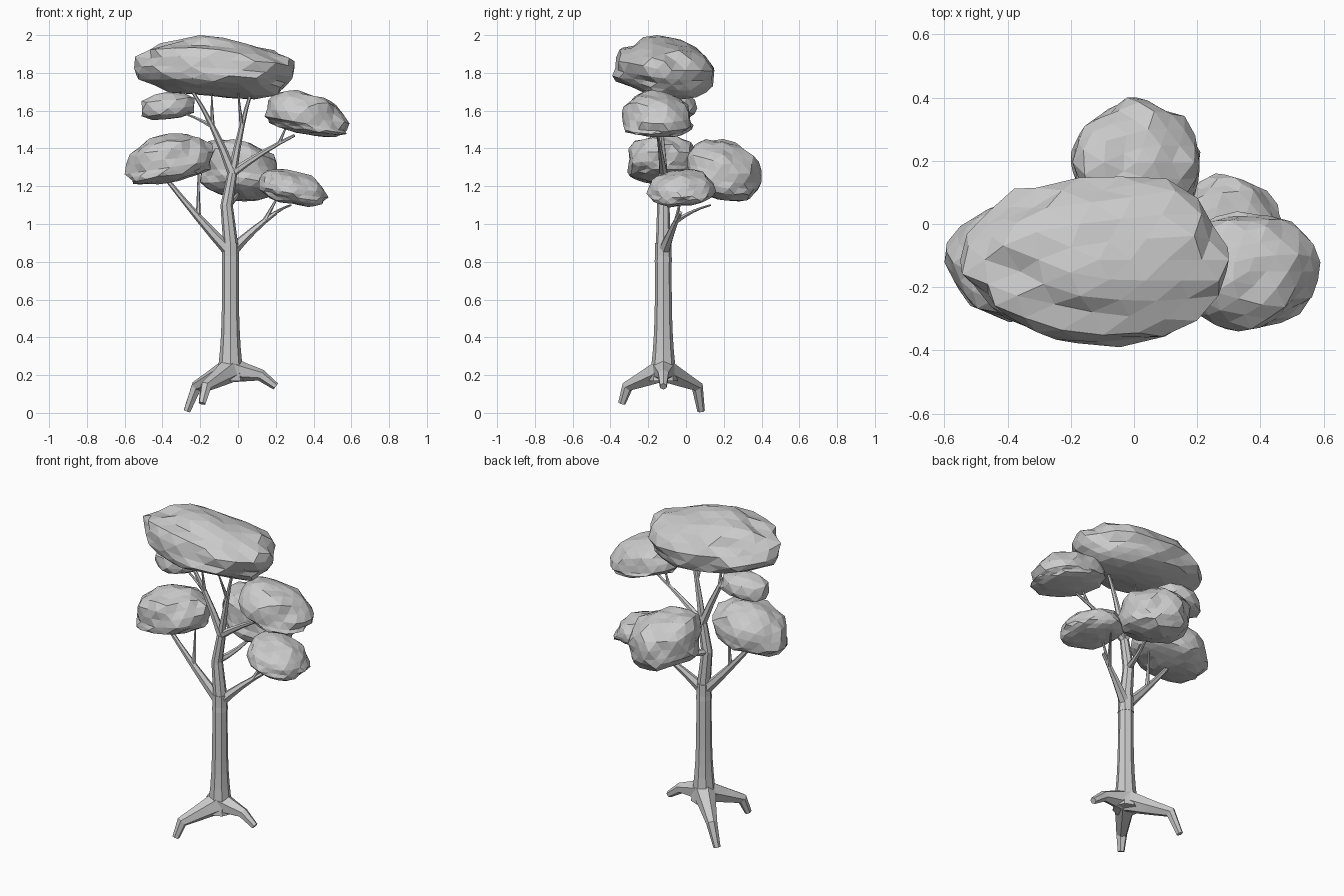
import bpy, bmesh
from math import cos, sin, tau, hypot
from mathutils import Vector, noise

cube = bpy.data.objects.get("Cube")
if cube:
    bpy.data.objects.remove(cube, do_unlink=True)

shade = 0.6
grey = bpy.data.materials.new("plain grey")
grey.use_nodes = True
grey.diffuse_color = (shade, shade, shade, 1)
grey.node_tree.nodes["Principled BSDF"].inputs["Base Color"].default_value = grey.diffuse_color


def finish(bm, name):
    """Turn the working mesh into a named grey object."""
    bmesh.ops.recalc_face_normals(bm, faces=bm.faces)
    mesh = bpy.data.meshes.new(name)
    bm.to_mesh(mesh)
    bm.free()
    mesh.materials.append(grey)
    part = bpy.data.objects.new(name, mesh)
    bpy.context.collection.objects.link(part)


def limb(name, path, thick, thin, flare=1, sides=6):
    """Faceted tube along a path; flare gathers the thickness near the start."""
    bm = bmesh.new()
    path = [Vector(point) for point in path]
    last = len(path) - 1
    side = Vector((1, 0, 0))
    rings = []
    for i, point in enumerate(path):
        along = (path[min(i + 1, last)] - path[max(i - 1, 0)]).normalized()
        side = (side - along * side.dot(along)).normalized()
        across = along.cross(side)
        radius = thin + (thick - thin) * (1 - i / last) ** flare
        angles = [tau * k / sides for k in range(sides)]
        rings.append([bm.verts.new(point + radius * (side * cos(a) + across * sin(a)))
                      for a in angles])
    for lower, upper in zip(rings, rings[1:]):
        for k in range(sides):
            bm.faces.new((lower[k - 1], lower[k], upper[k], upper[k - 1]))
    bm.faces.new(rings[0])
    bm.faces.new(rings[-1])
    finish(bm, name)


def branch(name, start, end, thick, lift=0.03, steps=4):
    """Gently bowed, tapering branch; returns its path so that twigs can grow from it."""
    start, end = Vector(start), Vector(end)
    path = []
    for i in range(steps + 1):
        t = i / steps
        bow = Vector((0, 0, 4 * lift * t * (1 - t)))
        path.append(start.lerp(end, t) + bow)
    limb(name, path, thick, thick / 3, flare=1.4)
    return path


def foliage(name, low, high, seed, lean_x=0.0, lean_y=0.0, detail=3, belly=0.65):
    """Lumpy faceted cloud between two corners, round in plan; its height leans along x and y."""
    bm = bmesh.new()
    bmesh.ops.create_icosphere(bm, subdivisions=detail, radius=1)
    offset = Vector((seed * 7, seed * 3, seed)) * 1.1
    power = 2.5
    for vert in bm.verts:
        way = vert.co.normalized()
        reach = (hypot(way.x, way.y) ** power + abs(way.z) ** power) ** (-1 / power)
        lump = noise.noise(way * 1.7 + offset) + noise.noise(way * 4.5 + offset) / 2
        vert.co = way * reach * (1 + lump / 6)
        if vert.co.z < 0:
            vert.co.z *= belly
        vert.co.z += lean_x * vert.co.x + lean_y * vert.co.y
    for axis in range(3):
        values = [vert.co[axis] for vert in bm.verts]
        bottom, span = min(values), max(values) - min(values)
        for vert in bm.verts:
            share = (vert.co[axis] - bottom) / span
            vert.co[axis] = low[axis] + share * (high[axis] - low[axis])
    finish(bm, name)


# Trunk: flared foot, straight bole, then a slimmer crooked stem
depth = -0.12
foot = Vector((-0.04, depth, 0.17))
fork = Vector((-0.04, depth, 0.9))
elbow = Vector((-0.06, depth, 1.1))
crook = Vector((-0.03, depth, 1.27))
limb("trunk", [foot.lerp(fork, i / 9) for i in range(10)], 0.075, 0.044, flare=4, sides=8)
limb("stem", [fork - Vector((0, 0, 0.1)), fork, elbow, crook], 0.046, 0.026, sides=8)

# Roots: each runs out from the foot to a knee and bends down to a toe
hip = foot.lerp(fork, 0.08)
roots = {
    "front_root": ((-0.17, -0.31, 0.14), (-0.19, -0.34, 0.05)),
    "back_root": ((-0.22, 0.06, 0.14), (-0.27, 0.08, 0.01)),
    "left_root": ((0.12, depth, 0.2), (0.2, depth, 0.14)),
}
for name, (knee, toe) in roots.items():
    limb(name, [hip, hip.lerp(Vector(knee), 0.5), knee, toe], 0.068, 0.02, flare=1.3)

# Lower boughs and their twigs
crotch = fork - Vector((0, 0, 0.05))
bough = branch("right_bough", crotch, (-0.38, -0.15, 1.24), 0.034, lift=-0.01)
branch("right_twig", bough[2], (-0.21, depth, 1.27), 0.014, lift=0)
bough = branch("left_bough", crotch, (0.2, -0.03, 1.06), 0.034, lift=0.01)
branch("left_bough_tip", bough[3], (0.28, 0.13, 1.1), 0.015, lift=0.01)
branch("left_twig", bough[3], (0.23, -0.02, 1.18), 0.013, lift=0)
branch("back_bough", elbow, (0.02, 0.17, 1.2), 0.022, lift=-0.02)

# Upper boughs and their twigs
leader = branch("leader", crook, (-0.24, -0.15, 1.7), 0.026)
branch("leader_twig", leader[2], (-0.14, -0.16, 1.7), 0.012, lift=0)
branch("upper_right_twig", leader[2], (-0.34, -0.07, 1.6), 0.012, lift=0.01)
inner = branch("inner_bough", crook, (0.07, -0.15, 1.7), 0.024)
branch("inner_twig", inner[2], (0, -0.2, 1.7), 0.012, lift=0)
bough = branch("upper_left_bough", crook, (0.3, -0.15, 1.47), 0.023, lift=0.01)
branch("upper_left_twig", bough[3], (0.27, -0.16, 1.55), 0.01, lift=0)

# Foliage clouds
foliage("top_foliage", (-0.55, -0.39, 1.66), (0.3, 0.15, 2), 1, lean_x=-0.15, lean_y=-0.15)
foliage("upper_left_foliage", (0.14, -0.34, 1.46), (0.59, 0.04, 1.71), 2, lean_x=-0.25, belly=0.35)
foliage("upper_right_foliage", (-0.51, -0.17, 1.55), (-0.23, 0.06, 1.7), 3, lean_x=0.15, detail=2)
foliage("lower_right_foliage", (-0.6, -0.31, 1.21), (-0.13, 0.07, 1.48), 4, lean_x=0.2, belly=0.45)
foliage("back_foliage", (-0.2, 0, 1.12), (0.21, 0.4, 1.45), 5, lean_x=-0.15, lean_y=-0.15)
foliage("lower_left_foliage", (0.11, -0.21, 1.09), (0.48, 0.16, 1.29), 6, lean_x=-0.28, lean_y=0.1)
